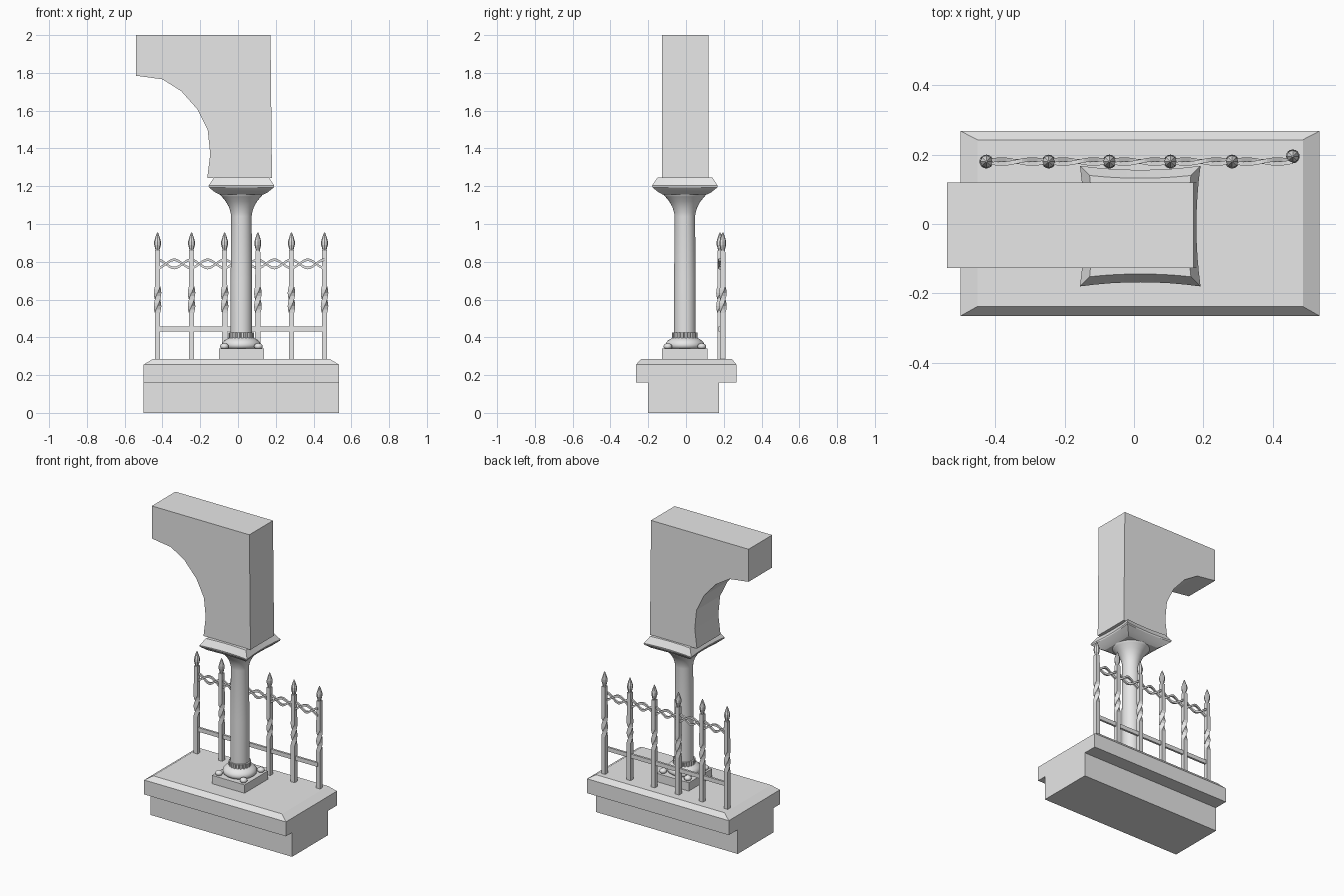
import bpy
import math

if "Cube" in bpy.data.objects:
    bpy.data.objects.remove(bpy.data.objects["Cube"], do_unlink=True)

stone = bpy.data.materials.new("light_grey")
stone.use_nodes = True
GREY = (0.8, 0.8, 0.8, 1)
stone.diffuse_color = GREY
stone.node_tree.nodes["Principled BSDF"].inputs["Base Color"].default_value = GREY


def loft(name, rings, smooth=None):
    """Skin a stack of equal-sized closed rings and cap both ends."""
    n = len(rings[0])
    verts = [p for ring in rings for p in ring]
    faces = [tuple(range(n))[::-1], tuple(range(len(verts) - n, len(verts)))]
    for r in range(len(rings) - 1):
        for i in range(n):
            a, b = r * n + i, r * n + (i + 1) % n
            faces.append((a, b, b + n, a + n))
    mesh = bpy.data.meshes.new(name)
    mesh.from_pydata(verts, [], faces)
    mesh.materials.append(stone)
    if smooth:
        mesh.shade_smooth()
        mesh.set_sharp_from_angle(angle=math.radians(smooth))
    obj = bpy.data.objects.new(name, mesh)
    bpy.context.collection.objects.link(obj)
    return obj


def rect(x0, x1, y0, y1, z):
    return [(x0, y0, z), (x1, y0, z), (x1, y1, z), (x0, y1, z)]


def circle(cx, cy, r, z, n, turn=0.0):
    return [(cx + r * math.cos(turn + math.tau * i / n),
             cy + r * math.sin(turn + math.tau * i / n), z) for i in range(n)]


def turned(name, cx, cy, profile, n, smooth=None):
    return loft(name, [circle(cx, cy, r, z, n) for r, z in profile], smooth)


# Stepped base
loft("base_foot", [rect(-0.5, 0.535, -0.2, 0.175, z) for z in (0, 0.16)])
loft("base_slab", [rect(-0.5, 0.535, -0.265, 0.268, 0.16),
                   rect(-0.5, 0.535, -0.265, 0.268, 0.255),
                   rect(-0.452, 0.487, -0.238, 0.243, 0.285)])

# Column foot
CX, CY = 0.018, -0.006
loft("column_plinth", [rect(CX - 0.119, CX + 0.119, CY - 0.121, CY + 0.121, z)
                       for z in (0.283, 0.34)])
turned("column_torus", CX, CY,
       [(0.09, 0.34), (0.1, 0.348), (0.103, 0.36), (0.099, 0.373),
        (0.088, 0.385), (0.07, 0.395), (0.06, 0.4)], 32, 50)
for sx in (-1, 1):
    for sy in (-1, 1):
        bpy.ops.mesh.primitive_uv_sphere_add(
            segments=12, ring_count=8, radius=0.023,
            location=(CX + sx * 0.09, CY + sy * 0.09, 0.352))
        spur = bpy.context.object
        spur.name = "corner_spur"
        spur.scale.z = 0.75
        spur.data.materials.append(stone)
        spur.data.shade_smooth()

# Ribbed collar with alternating teeth
collar = []
for z in (0.393, 0.425):
    inner, outer = circle(CX, CY, 0.06, z, 80), circle(CX, CY, 0.067, z, 80)
    collar.append([(outer if i % 4 < 3 else inner)[i] for i in range(80)])
loft("ribbed_collar", collar)

# Shaft flaring into the capital
turned("column_shaft", CX, CY,
       [(0.057, 0.4), (0.057, 0.7), (0.054, 1.04), (0.057, 1.06), (0.066, 1.09),
        (0.083, 1.12), (0.104, 1.145), (0.115, 1.158), (0.115, 1.17)], 32, 50)


def hollow_square(half, dip, z, steps=8):
    """Square ring whose sides bow inwards."""
    ring = []
    for side in range(4):
        c, s = round(math.cos(side * math.pi / 2)), round(math.sin(side * math.pi / 2))
        for i in range(steps):
            u = 2 * i / steps - 1
            x, y = half * u, -(half - dip * (1 - u * u))
            ring.append((CX + c * x - s * y, CY + s * x + c * y, z))
    return ring


loft("capital_slab", [hollow_square(h, d, z) for h, d, z in
                      ((0.115, 0.004, 1.155), (0.14, 0.007, 1.168), (0.172, 0.012, 1.194),
                       (0.174, 0.012, 1.203), (0.146, 0.008, 1.245))], 28)

# Springing of the arch
outline = [(0.18, 1.243), (0.172, 2), (-0.54, 2), (-0.54, 1.785), (-0.4, 1.766),
           (-0.3, 1.703), (-0.215, 1.607), (-0.16, 1.496), (-0.147, 1.369),
           (-0.163, 1.243)]
loft("arch_block", [[(x, y, z) for x, z in outline] for y in (0.119, -0.127)])

# Railing posts with twisted middles and pointed finials
FY = 0.18
POSTS = [(-0.426, FY), (-0.246, FY), (-0.071, FY), (0.105, FY), (0.283, FY), (0.458, 0.195)]
for px, py in POSTS:
    rings = [circle(px, py, 0.02, 0.28, 4, math.pi / 4)]
    for i in range(9):
        rings.append(circle(px, py, 0.02, 0.53 + 0.14 * i / 8, 4,
                            math.pi / 4 + math.pi * i / 8))
    rings.append(circle(px, py, 0.018, 0.86, 4, math.pi * 5 / 4))
    loft("railing_post", rings)
    turned("post_finial", px, py,
           [(0.009, 0.855), (0.012, 0.868), (0.018, 0.89), (0.018, 0.908),
            (0.009, 0.938), (0.002, 0.956)], 8)

# Lower rail
loft("lower_rail", [rect(-0.426, 0.458, FY - 0.007, FY + 0.007, z) for z in (0.43, 0.457)])

# Pair of intertwined upper strands
x0, x1 = POSTS[0][0], POSTS[-1][0]
STEPS = 60
for phase in (0, math.pi):
    rings = []
    for i in range(STEPS + 1):
        t = i / STEPS
        a = math.tau * 5 * t + phase
        x, z = x0 + (x1 - x0) * t, 0.789 + 0.022 * math.cos(a)
        y = FY + 0.006 * math.sin(a)
        rings.append([(x, y + dy, z + dz) for dy, dz in
                      ((-0.006, -0.007), (0.006, -0.007), (0.006, 0.007), (-0.006, 0.007))])
    loft("twisted_strand", rings)
